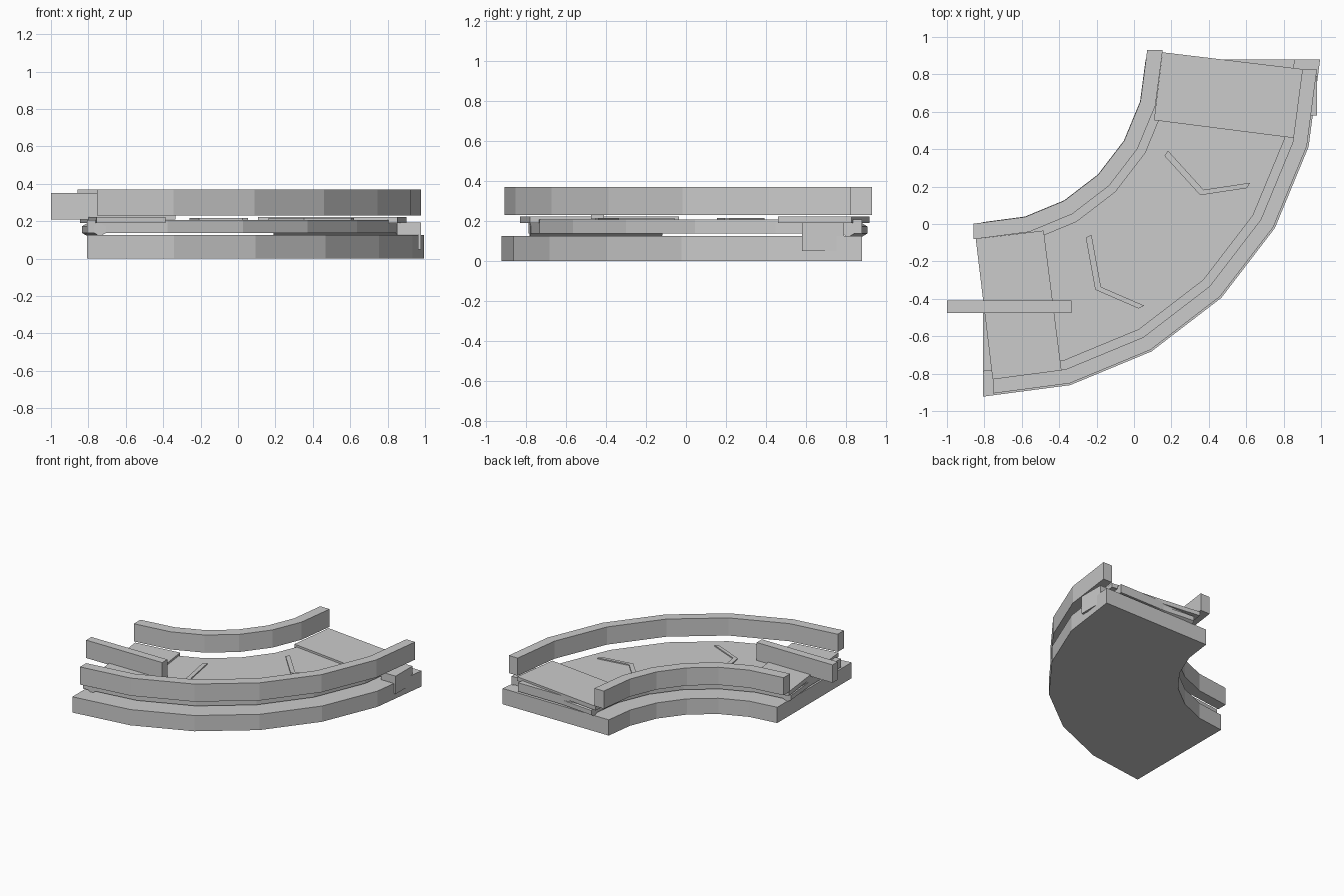
import bpy, bmesh
from math import radians, cos, sin
from mathutils import Vector

if "Cube" in bpy.data.objects:
    bpy.data.objects.remove(bpy.data.objects["Cube"])

CX, CY = -0.808, 0.88      # centre of the bend


def prism(name, pts, z0, z1):
    """Extrude an outline given relative to the bend centre."""
    bm = bmesh.new()
    face = bm.faces.new([bm.verts.new((CX + x, CY + y, z0)) for x, y in pts])
    new = bmesh.ops.extrude_face_region(bm, geom=[face])["geom"]
    bmesh.ops.translate(bm, vec=(0, 0, z1 - z0),
                        verts=[v for v in new if isinstance(v, bmesh.types.BMVert)])
    bmesh.ops.recalc_face_normals(bm, faces=bm.faces)
    me = bpy.data.meshes.new(name)
    bm.to_mesh(me)
    bm.free()
    ob = bpy.data.objects.new(name, me)
    bpy.context.collection.objects.link(ob)
    return ob


def polar(r, deg):
    return Vector((r * cos(radians(deg)), -r * sin(radians(deg))))


def swap(p):
    """Mirror a point to the other end of the bend."""
    return (-p[1], -p[0])


def arc(r, end):
    """Quarter arc in 15 degree steps, end segments lengthened by 'end'."""
    pts = [polar(r, a) for a in range(0, 91, 15)]
    step = pts[0] - pts[1]
    first = pts[0] + step * (end / step.y)
    return [first] + pts[1:-1] + [Vector(swap(first))]


def bend(name, r0, r1, z0, z1, end=0.0):
    return prism(name, arc(r1, end) + arc(r0, end)[::-1], z0, z1)


def box(name, x0, x1, y0, y1, z0, z1):
    return prism(name, [(x - CX, y - CY) for x, y in
                        ((x0, y0), (x1, y0), (x1, y1), (x0, y1))], z0, z1)


# Curved bed, belt and the two guide rails
bend("base", 0.87, 1.803, 0.0, 0.125)
bend("belt", 1.0, 1.668, 0.138, 0.207)
bend("inner_rail", 0.872, 0.955, 0.23, 0.37, 0.05)
bend("outer_rail", 1.715, 1.793, 0.23, 0.37, -0.055)

# End plates and hexagonal end rollers
plate = [(0.96, 0.038), (1.71, -0.052), (1.66, -0.42), (0.915, -0.325)]
roller = [(1.0, -0.005), (1.66, -0.07)]
for side, f in (("back", lambda p: p), ("left", swap)):
    prism(side + "_end_plate", [f(p) for p in plate], 0.19, 0.223)
    a, b = [Vector((CX + f(p)[0], CY + f(p)[1], 0.155)) for p in roller]
    bpy.ops.mesh.primitive_cylinder_add(
        vertices=6, radius=0.036, depth=(b - a).length, location=(a + b) / 2,
        rotation=(b - a).to_track_quat('Z', 'Y').to_euler())
    bpy.context.object.name = side + "_roller"

# Direction chevrons on the belt
for i, t in enumerate((32, 64)):
    ends = [(1.10, t - 4), (1.37, t), (1.57, t - 6)]
    lead = [polar(r, a) for r, a in ends]
    back = polar(0.034, t + 90)
    prism(f"chevron_{i + 1}", lead + [p - back for p in lead[::-1]], 0.2, 0.216)

# Stop bar across the left end
box("stop_bar", -1.0, -0.333, -0.475, -0.41, 0.21, 0.352)

# Side bracket: arm and hanging flange
box("bracket_arm", 0.85, 0.978, 0.58, 0.79, 0.13, 0.192)
box("bracket_flange", 0.962, 0.978, 0.58, 0.79, 0.05, 0.192)
